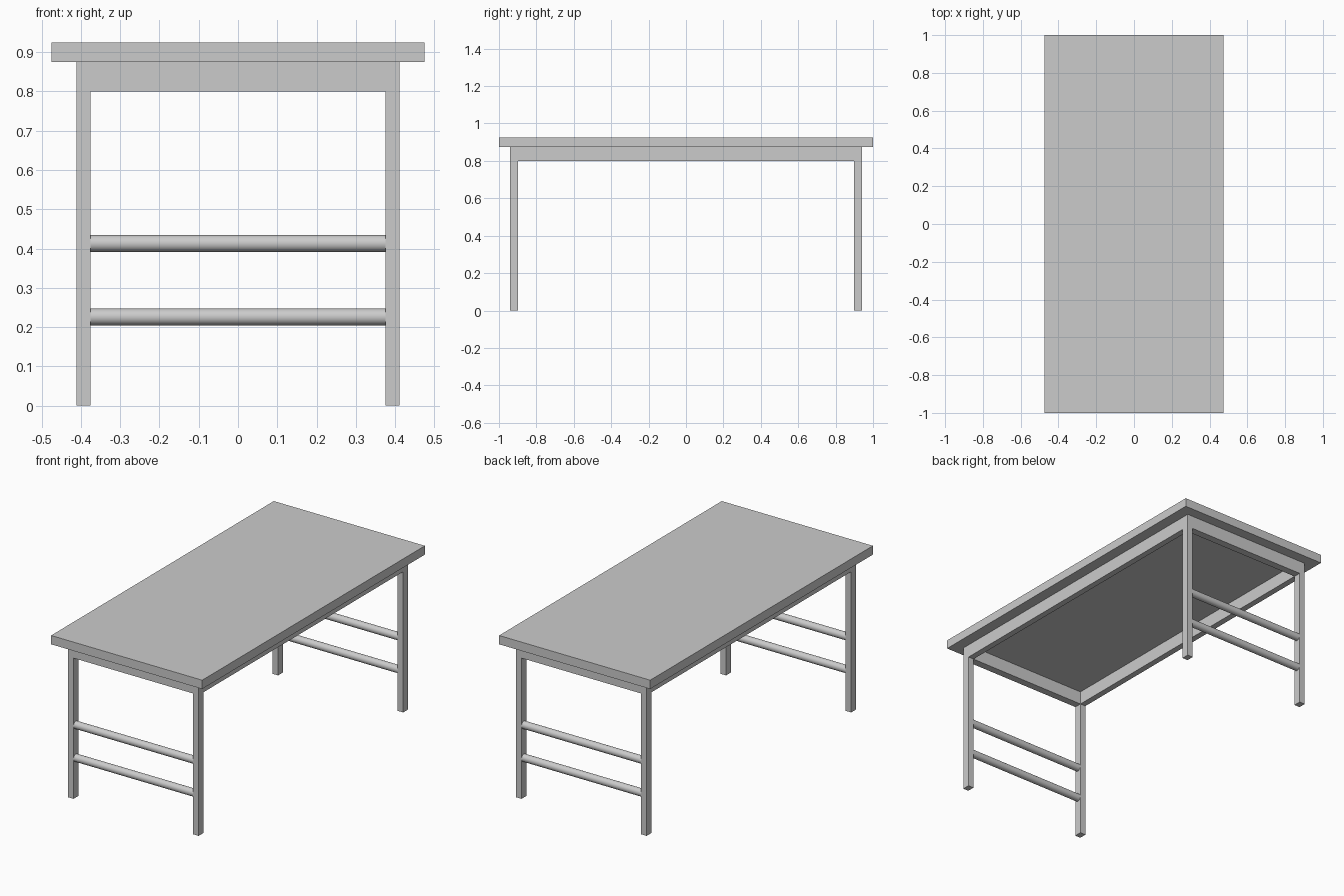
import bpy, math

if "Cube" in bpy.data.objects:
    bpy.data.objects.remove(bpy.data.objects["Cube"])

TOP_W, TOP_L, TOP_Z0, TOP_Z1 = 0.95, 2.0, 0.875, 0.925
FRAME_X, FRAME_Y = 0.411, 0.94      # outer half sizes of the frame
LEG_X, LEG_Y = 0.035, 0.043         # leg section
APRON_Z = 0.80


def box(name, lo, hi):
    """Box between two corners."""
    bpy.ops.mesh.primitive_cube_add(size=1, location=[(a + b) / 2 for a, b in zip(lo, hi)])
    ob = bpy.context.object
    ob.name = name
    ob.scale = [b - a for a, b in zip(lo, hi)]
    bpy.ops.object.transform_apply(location=False, rotation=False, scale=True)
    return ob


def rung(name, half_length, y, z, radius):
    """Round bar along x."""
    bpy.ops.mesh.primitive_cylinder_add(vertices=32, radius=radius, depth=2 * half_length,
                                        location=(0, y, z), rotation=(0, math.pi / 2, 0))
    bpy.context.object.name = name
    bpy.ops.object.shade_smooth_by_angle(angle=math.radians(40))


inner_x, inner_y = FRAME_X - LEG_X, FRAME_Y - LEG_Y

# Table top
box("table_top", (-TOP_W / 2, -TOP_L / 2, TOP_Z0), (TOP_W / 2, TOP_L / 2, TOP_Z1))

# Long apron rails and legs on each side
for sx, side in ((-1, "left"), (1, "right")):
    x0, x1 = sorted((sx * inner_x, sx * FRAME_X))
    box(f"{side}_apron", (x0, -FRAME_Y, APRON_Z), (x1, FRAME_Y, TOP_Z0))
    for sy, end in ((-1, "front"), (1, "back")):
        y0, y1 = sorted((sy * inner_y, sy * FRAME_Y))
        box(f"{end}_{side}_leg", (x0, y0, 0), (x1, y1, APRON_Z))

# Short apron rails and the two round rungs at each end
for sy, end in ((-1, "front"), (1, "back")):
    y0, y1 = sorted((sy * inner_y, sy * FRAME_Y))
    box(f"{end}_apron", (-inner_x, y0, APRON_Z), (inner_x, y1, TOP_Z0))
    for z, level in ((0.226, "lower"), (0.413, "upper")):
        rung(f"{end}_{level}_rung", inner_x, (y0 + y1) / 2, z, 0.0213)
